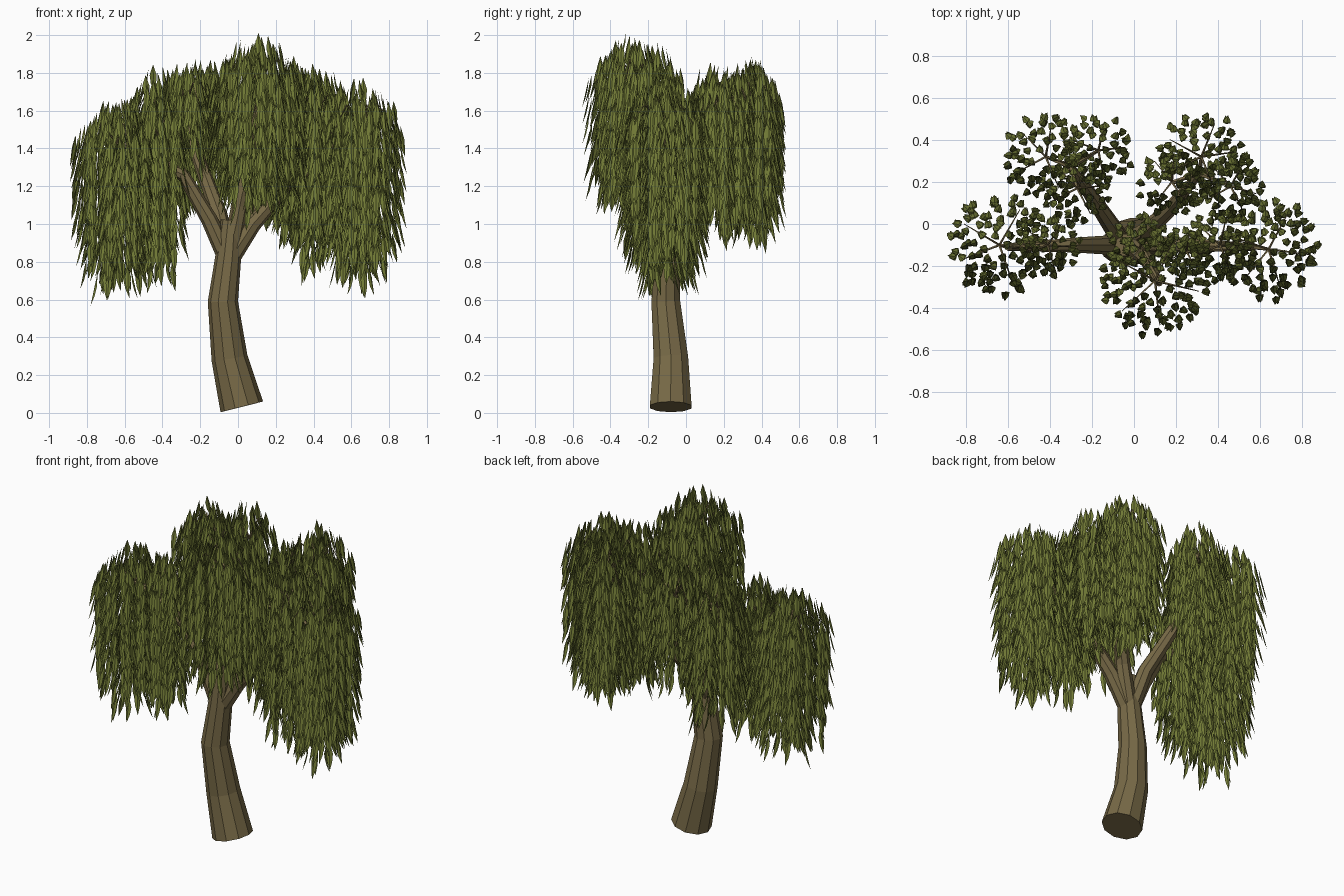
import bpy, bmesh, math, random
from mathutils import Vector

random.seed(7)
cube = bpy.data.objects.get("Cube")
if cube:
    bpy.data.objects.remove(cube, do_unlink=True)


def make_material(name, color):
    mat = bpy.data.materials.new(name)
    mat.use_nodes = True
    mat.diffuse_color = color
    mat.node_tree.nodes["Principled BSDF"].inputs["Base Color"].default_value = color
    return mat


bark = make_material("brown bark", (0.185, 0.142, 0.062, 1))
green = make_material("olive leaf", (0.168, 0.197, 0.037, 1))


def finish(bm, name, mat):
    mesh = bpy.data.meshes.new(name)
    bm.to_mesh(mesh)
    bm.free()
    mesh.materials.append(mat)
    obj = bpy.data.objects.new(name, mesh)
    bpy.context.collection.objects.link(obj)
    return obj


def add_limb(bm, path, radii, sides):
    """Sweep a tapering faceted tube along a path."""
    pts = [Vector(p) for p in path]
    rings = []
    for i, (p, r) in enumerate(zip(pts, radii)):
        along = pts[min(i + 1, len(pts) - 1)] - pts[max(i - 1, 0)]
        turn = Vector((0, 0, 1)).rotation_difference(along.normalized())
        ring = []
        for k in range(sides):
            a = math.tau * k / sides
            ring.append(bm.verts.new(p + turn @ Vector((r * math.cos(a), r * math.sin(a), 0))))
        rings.append(ring)
    for low, high in zip(rings, rings[1:]):
        for k in range(sides):
            n = (k + 1) % sides
            bm.faces.new((low[k], low[n], high[n], high[k]))
    bm.faces.new(rings[0][::-1])
    bm.faces.new(rings[-1])


def add_leaf(bm, base, angle, length):
    """A long pointed leaf, folded on its midrib, tip hanging down and outward."""
    out = Vector((math.cos(angle), math.sin(angle), 0))
    side = Vector((-out.y, out.x, 0)) * random.uniform(0.016, 0.019)
    down = (out * 0.23 - Vector((0, 0, 1))) * length
    fold = out * -0.006
    root, tip = bm.verts.new(base), bm.verts.new(base + down)
    for s in (1, -1):
        upper = bm.verts.new(base + down * 0.4 + side * s + fold)
        lower = bm.verts.new(base + down * 0.7 + side * s * 0.75 + fold)
        loop = (root, upper, lower, tip)
        bm.faces.new(loop if s > 0 else loop[::-1])


def add_lobe(bm, x, y, radius, top, bottom):
    """A weeping dome of hanging strands, longest in the middle."""
    count = int(1500 * radius * radius) + 14
    for i in range(count):
        spread = ((i + 0.5) / count) ** 0.44
        angle = i * 2.39996 + random.uniform(-0.2, 0.2)
        yaw = angle + random.gauss(0, 0.6)
        r = radius * spread * random.uniform(0.95, 1.02)
        start = top - 0.2 * spread ** 2 - random.uniform(0, 0.08)
        end = bottom + 0.22 * spread ** 4 + 0.2 * random.random() ** 1.3
        z = start
        while z > end + 0.13:
            rr = r * (1 - 0.06 * (start - z) / (top - bottom))
            base = Vector((x + rr * math.cos(angle), y + rr * math.sin(angle), z))
            add_leaf(bm, base, yaw + random.gauss(0, 0.2), random.uniform(0.14, 0.18))
            z -= random.uniform(0.08, 0.13)


# Leaning trunk
bm = bmesh.new()
add_limb(bm, [(0.02, -0.081, 0.032), (-0.045, -0.08, 0.29), (-0.08, -0.107, 0.59),
              (-0.05, -0.1, 0.84), (-0.035, -0.1, 1.02)],
         [0.116, 0.096, 0.08, 0.068, 0.055], 10)
finish(bm, "trunk", bark)

# Limbs: path after the fork, then lobes as (x, y, radius, top, bottom)
clumps = {
    "right": ([(-0.15, -0.1, 1.02), (-0.29, -0.1, 1.26), (-0.6, -0.11, 1.42)],
              [(-0.64, -0.1, 0.23, 1.68, 0.58), (-0.41, -0.1, 0.14, 1.7, 0.62)]),
    "back_right": ([(-0.1, -0.02, 1.05), (-0.2, 0.13, 1.32), (-0.3, 0.27, 1.6)],
                   [(-0.42, 0.32, 0.19, 1.86, 0.85), (-0.17, 0.35, 0.155, 1.9, 1.0),
                    (-0.27, 0.17, 0.16, 1.9, 1.1)]),
    "back_left": ([(0.05, -0.04, 1.05), (0.18, 0.08, 1.27), (0.31, 0.24, 1.56)],
                  [(0.32, 0.32, 0.2, 1.9, 0.83), (0.46, 0.18, 0.15, 1.84, 0.86),
                   (0.18, 0.2, 0.15, 1.84, 0.92)]),
    "left": ([(0.08, -0.1, 1.0), (0.24, -0.1, 1.18), (0.57, -0.11, 1.46)],
             [(0.64, -0.12, 0.23, 1.78, 0.62), (0.41, -0.1, 0.16, 1.84, 0.68),
              (0.25, -0.13, 0.1, 1.8, 0.88)]),
    "front": ([(0.01, -0.12, 1.1), (0.06, -0.17, 1.35), (0.12, -0.28, 1.66)],
              [(0.1, -0.27, 0.25, 2.02, 0.97), (0.03, -0.12, 0.15, 1.78, 1.02)]),
}
for name, (path, lobes) in clumps.items():
    # Main branch
    bm = bmesh.new()
    add_limb(bm, [(-0.05, -0.1, 0.8)] + path, [0.05, 0.044, 0.035, 0.018], 8)
    finish(bm, name + "_branch", bark)

    # Thin twigs arching into each lobe
    bm = bmesh.new()
    for x, y, radius, top, bottom in lobes:
        hub = Vector((x, y, top - 0.25))
        add_limb(bm, [path[-1], hub], [0.012, 0.008], 5)
        for k in range(5):
            a = math.tau * k / 5 + random.uniform(-0.3, 0.3)
            out = Vector((math.cos(a), math.sin(a), 0)) * radius
            add_limb(bm, [hub, hub + out * 0.45 + Vector((0, 0, 0.1)),
                          hub + out * 0.85 - Vector((0, 0, 0.02))],
                     [0.006, 0.004, 0.002], 4)
    finish(bm, name + "_twigs", bark)

    # Weeping foliage
    bm = bmesh.new()
    for lobe in lobes:
        add_lobe(bm, *lobe)
    finish(bm, name + "_foliage", green)
